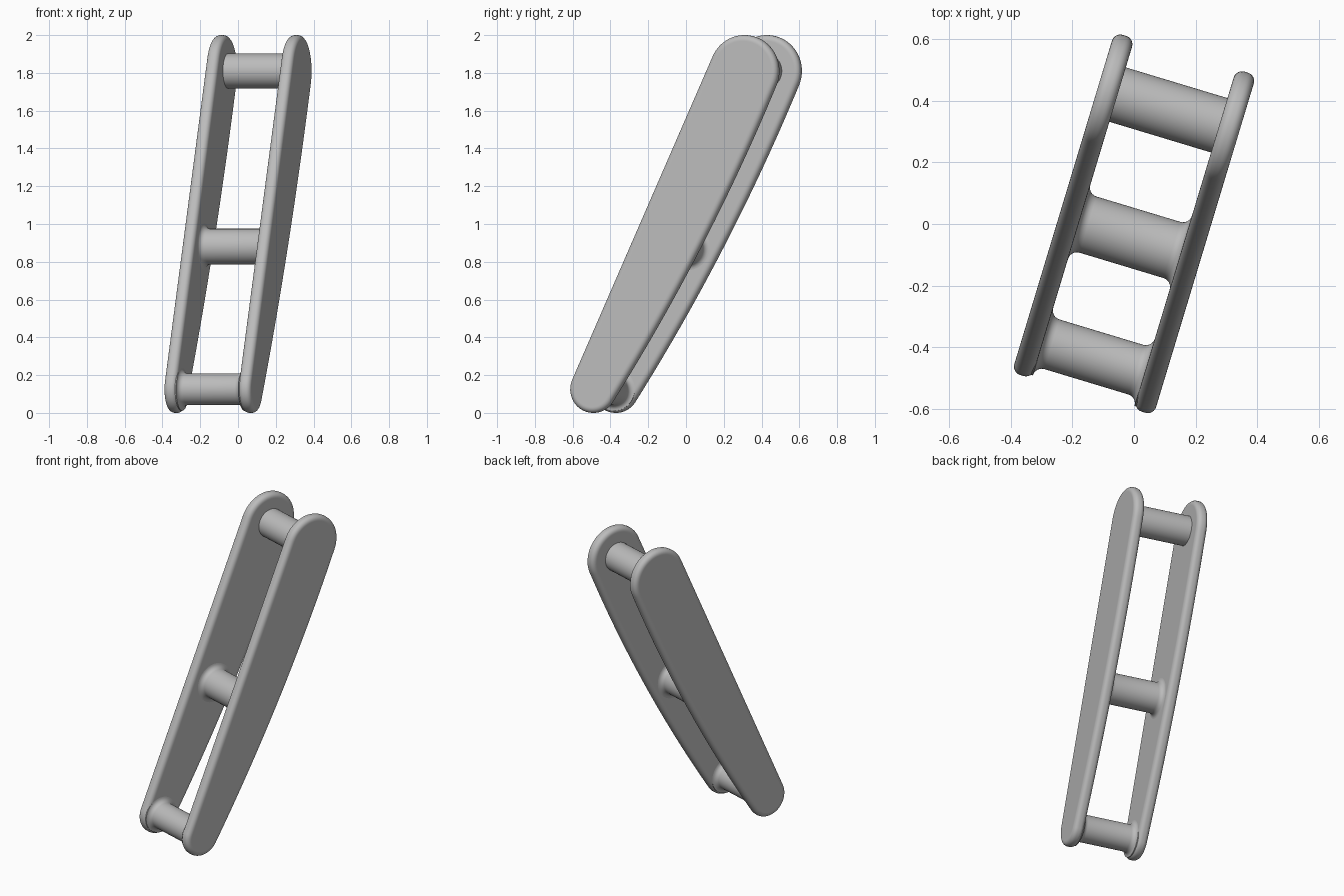
import bpy, bmesh, math
from mathutils import Vector, Matrix

cube = bpy.data.objects.get("Cube")
if cube:
    bpy.data.objects.remove(cube, do_unlink=True)

TURN = Matrix.Rotation(math.radians(-16.8), 4, 'Z')
OUTER, INNER, ROUND = 0.24, 0.172, 0.028
TOP, TOP_R = Vector((0.386, 1.81)), 0.19        # (depth, height) of the end centres
LOW, LOW_R = Vector((-0.45, 0.125)), 0.125

grey = bpy.data.materials.new("plain grey")
grey.use_nodes = True
COLOUR = (0.5, 0.5, 0.5, 1)
grey.diffuse_color = COLOUR
grey.node_tree.nodes["Principled BSDF"].inputs["Base Color"].default_value = COLOUR


def loft(name, rings):
    """Skin closed rings of points, cap both ends and shade smoothly."""
    bm = bmesh.new()
    rows = [[bm.verts.new(p) for p in ring] for ring in rings]
    for a, b in zip(rows, rows[1:]):
        for i in range(len(a)):
            j = (i + 1) % len(a)
            bm.faces.new((a[i], a[j], b[j], b[i]))
    bm.faces.new(rows[0])
    bm.faces.new(rows[-1])
    bmesh.ops.recalc_face_normals(bm, faces=bm.faces)
    mesh = bpy.data.meshes.new(name)
    bm.to_mesh(mesh)
    bm.free()
    mesh.materials.append(grey)
    obj = bpy.data.objects.new(name, mesh)
    bpy.context.collection.objects.link(obj)
    obj.matrix_world = TURN
    bpy.ops.object.select_all(action='DESELECT')
    obj.select_set(True)
    bpy.context.view_layer.objects.active = obj
    bpy.ops.object.shade_smooth_by_angle(angle=math.radians(35))
    return obj


def outline(x, inset):
    """Tapered rail outline: two round ends, straight front, bowed back."""
    axis = TOP - LOW
    lean = math.atan2(axis.y, axis.x)
    taper = math.asin((TOP_R - LOW_R) / axis.length)
    front, back = lean + math.pi / 2 + taper, lean - math.pi / 2 - taper
    bow = math.radians(4.9)

    def arc(centre, radius, start, end, steps=32):
        return [centre + (radius - inset) * Vector((math.cos(t), math.sin(t)))
                for t in (start + (end - start) * i / steps for i in range(steps + 1))]

    top = arc(TOP, TOP_R, back + bow, front)
    low = arc(LOW, LOW_R, front, back + 2 * math.pi - bow)
    # bowed back edge, tangent to both ends
    a, b = low[-1], top[0]
    run = b - a
    side = Vector((run.y, -run.x)).normalized()
    peak = run.length * math.tan(bow)
    edge = [a + run * t + side * peak * t * (1 - t) for t in (i / 24 for i in range(1, 24))]
    return [(x, p.x, p.y) for p in top + low + edge]


# Side rails with rounded rims
for name, sign in (("left_rail", 1), ("right_rail", -1)):
    rings = [outline(sign * INNER, ROUND + 0.004)]
    for base, start in ((INNER + ROUND, -90), (OUTER - ROUND, 0)):
        for i in range(7):
            t = math.radians(start + 15 * i)
            rings.append(outline(sign * (base + ROUND * math.sin(t)),
                                 ROUND * (1 - math.cos(t))))
    rings.append(outline(sign * OUTER, ROUND + 0.004))
    loft(name, rings)


# Rungs, the lower two flaring where they meet the rails
def rung(name, depth, height, radius, flare):
    half = [(INNER + 0.01, radius + flare)]
    if flare:
        half += [(INNER - flare * math.sin(t), radius + flare * (1 - math.cos(t)))
                 for t in (math.radians(90 - 0 - 15 * i) for i in range(7))][::-1]
        half = [half[0]] + [(INNER - flare + flare * math.sin(t), radius + flare * (1 - math.cos(t)))
                            for t in (math.radians(90 - 15 * i) for i in range(7))]
    profile = half + [(-x, r) for x, r in reversed(half)]
    steps = [2 * math.pi * i / 64 for i in range(64)]
    loft(name, [[(x, depth + r * math.cos(t), height + r * math.sin(t)) for t in steps]
                for x, r in profile])


rung("top_rung", TOP.x, TOP.y, 0.092, 0)
rung("middle_rung", -0.045, 0.88, 0.095, 0.03)
rung("bottom_rung", LOW.x, LOW.y, 0.084, 0.03)
